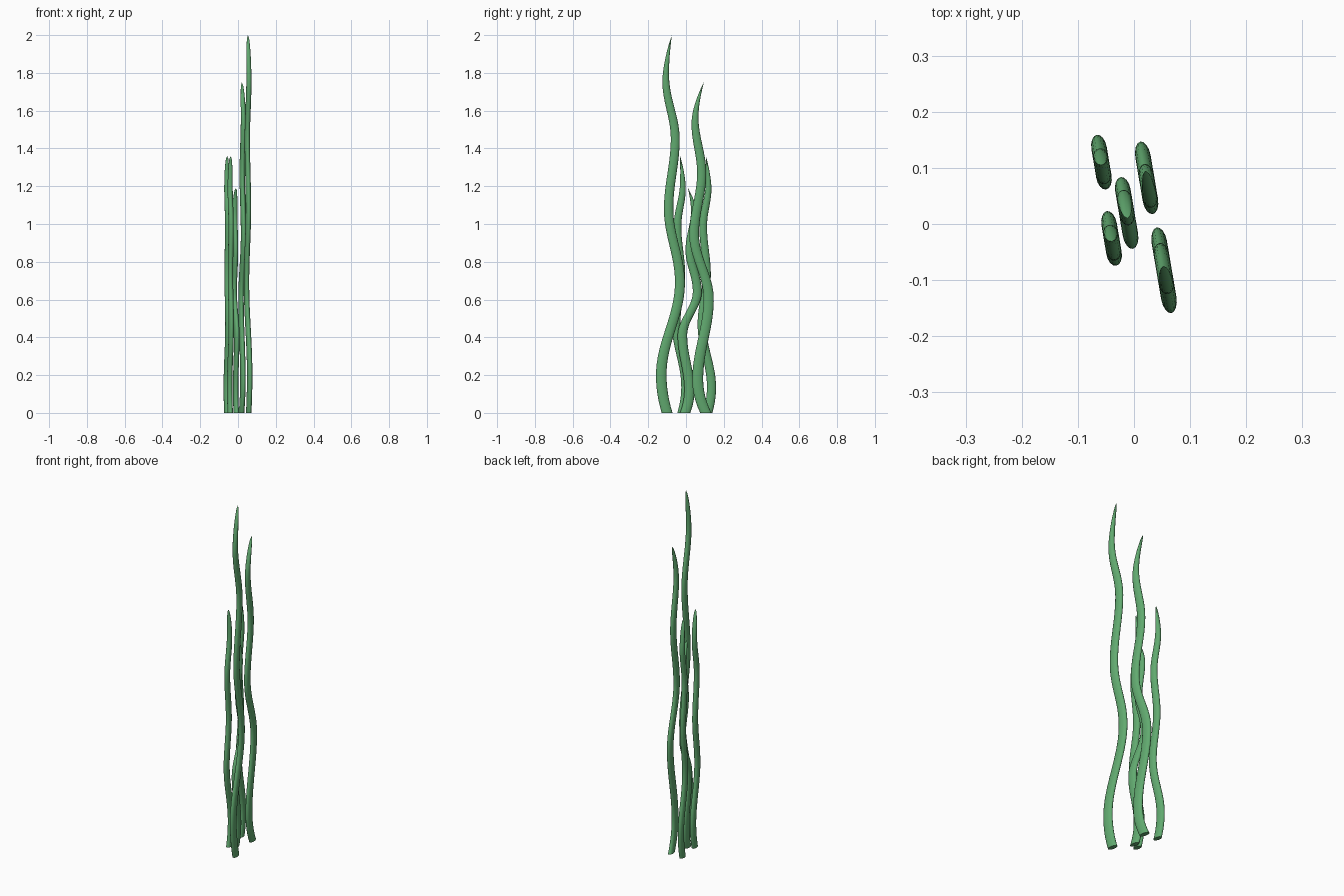
import bpy
import bmesh
import math

default_cube = bpy.data.objects.get("Cube")
if default_cube:
    bpy.data.objects.remove(default_cube, do_unlink=True)

# Single leaf colour
leaf_green = bpy.data.materials.new("leaf_green")
leaf_green.use_nodes = True
leaf_colour = (0.12, 0.40, 0.16, 1)
leaf_green.diffuse_color = leaf_colour
shader = leaf_green.node_tree.nodes["Principled BSDF"]
shader.inputs["Base Color"].default_value = leaf_colour
shader.inputs["Roughness"].default_value = 0.8

# Heights of base, five bends and tip, as shares of the strand height
BENDS = (0, 0.1, 0.345, 0.54, 0.725, 0.885, 1)
SIDES = 16
RINGS = 72
LEAN = 0.17  # sideways drift of the plane in which the strands wave


def wave(t, sway):
    """Front-to-back position at height share t, easing between bends."""
    last = len(BENDS) - 2
    i = max(k for k in range(last + 1) if BENDS[k] <= t)
    u = (t - BENDS[i]) / (BENDS[i + 1] - BENDS[i])
    if i == 0:
        ease = 1 - (1 - u) ** 2
    elif i == last:
        ease = u ** 1.7
    else:
        ease = (1 - math.cos(math.pi * u)) / 2
    return sway[i] + (sway[i + 1] - sway[i]) * ease


def make_strand(name, height, x_mid, y_mid, half_width, sway):
    """Loft flattened oval rings along a wavy path up to a thin tip."""
    bm = bmesh.new()
    rings = []
    angle = math.atan(LEAN)
    for r in range(RINGS):
        t = math.sin(r / RINGS * math.pi / 2) * 0.3 + r / RINGS * 0.7
        tip = max(0, (t - 0.75) / 0.25)
        wide = half_width * (1 - 0.25 * t) * (1 - tip ** 2.5)
        thick = 0.0138 * math.sqrt(1 - tip ** 5)
        y = wave(t, sway)
        x = x_mid - LEAN * (y - y_mid)
        ring = []
        for s in range(SIDES):
            a = 2 * math.pi * s / SIDES
            p, q = thick * math.cos(a), wide * math.sin(a)
            ring.append(bm.verts.new((
                x + p * math.cos(angle) - q * math.sin(angle),
                y + p * math.sin(angle) + q * math.cos(angle),
                t * height)))
        rings.append(ring)
    for low, high in zip(rings, rings[1:]):
        for s in range(SIDES):
            n = (s + 1) % SIDES
            bm.faces.new((low[s], low[n], high[n], high[s]))
    # Flat foot and closed tip
    bm.faces.new(list(reversed(rings[0])))
    end = sway[-1]
    point = bm.verts.new((x_mid - LEAN * (end - y_mid), end, height))
    for s in range(SIDES):
        bm.faces.new((rings[-1][s], rings[-1][(s + 1) % SIDES], point))
    mesh = bpy.data.meshes.new(name)
    bm.to_mesh(mesh)
    bm.free()
    mesh.materials.append(leaf_green)
    strand = bpy.data.objects.new(name, mesh)
    bpy.context.collection.objects.link(strand)
    bpy.ops.object.select_all(action="DESELECT")
    strand.select_set(True)
    bpy.context.view_layer.objects.active = strand
    bpy.ops.object.shade_smooth_by_angle(angle=math.radians(50))


# Two tall strands
make_strand("tallest_strand", 2.0, 0.054, -0.085, 0.029,
            (-0.1, -0.131, -0.032, -0.092, -0.057, -0.107, -0.075))
make_strand("tall_strand", 1.75, 0.022, 0.085, 0.030,
            (0.105, 0.062, 0.12, 0.043, 0.083, 0.048, 0.095))

# Two matching medium strands, one behind the other
medium_sway = (0.115, 0.135, 0.084, 0.11, 0.091, 0.119, 0.105)
for name, x_mid, shift in (("medium_strand_back", -0.058, 0),
                           ("medium_strand_front", -0.04, -0.136)):
    make_strand(name, 1.36, x_mid, 0.11 + shift, 0.025,
                [y + shift for y in medium_sway])

# Short strand in the middle
make_strand("short_strand", 1.19, -0.013, 0.02, 0.028,
            (-0.005, 0.018, -0.019, 0.06, 0.02, 0.043, 0.01))
